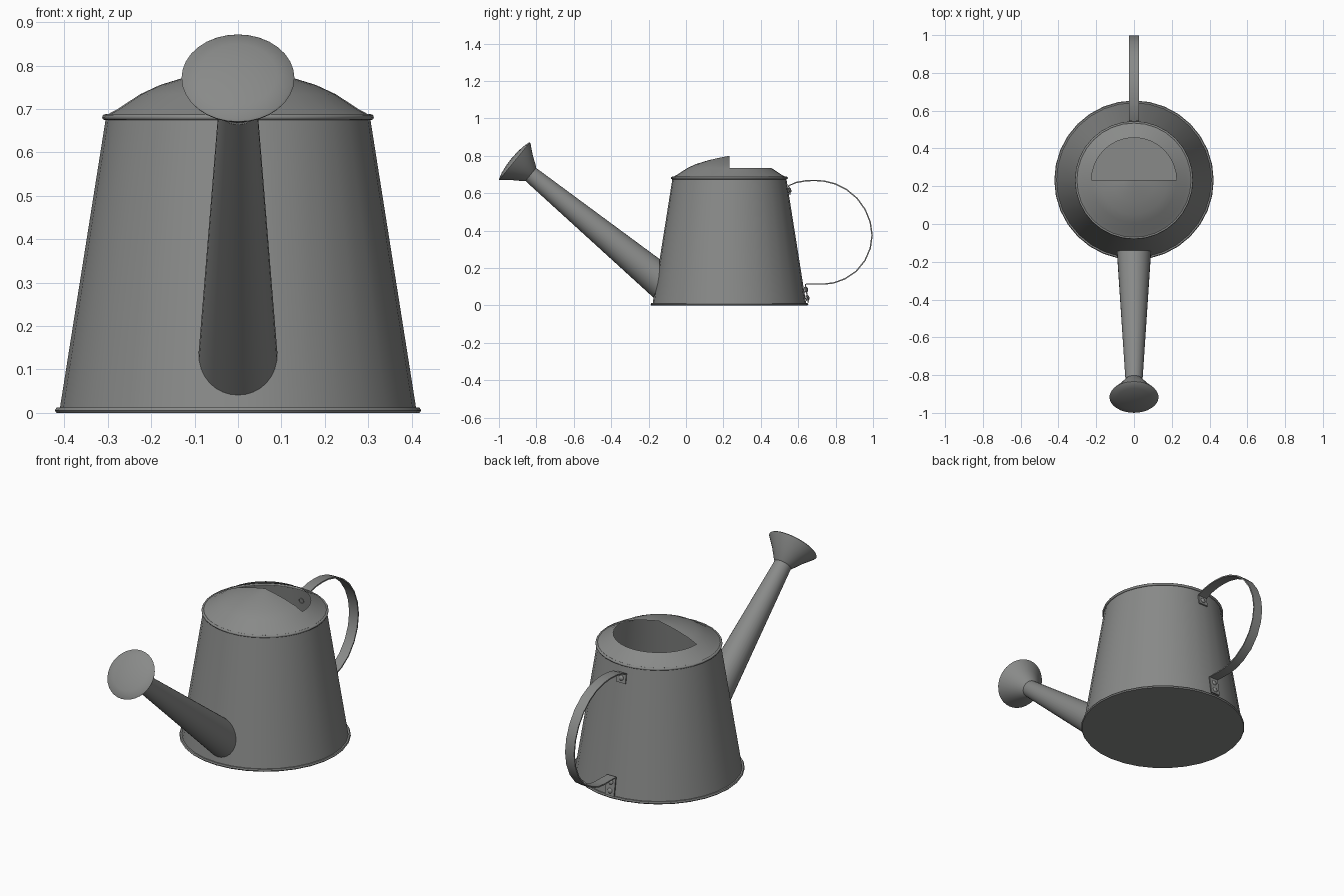
import bpy, bmesh, math
from mathutils import Vector, Matrix

if "Cube" in bpy.data.objects:
    bpy.data.objects.remove(bpy.data.objects["Cube"])

CY = 0.232      # y of the body axis
SEG = 32

metal = bpy.data.materials.new("grey metal")
metal.diffuse_color = (0.25, 0.255, 0.25, 1)
metal.use_nodes = True
metal.node_tree.nodes["Principled BSDF"].inputs["Base Color"].default_value = metal.diffuse_color


def wall(z):
    """Radius of the tapered body at height z."""
    return 0.41 - 0.105 * (z - 0.012) / 0.663


def finish(name, bm, angle=35):
    bmesh.ops.remove_doubles(bm, verts=bm.verts, dist=1e-5)
    bmesh.ops.recalc_face_normals(bm, faces=bm.faces)
    me = bpy.data.meshes.new(name)
    bm.to_mesh(me)
    bm.free()
    me.materials.append(metal)
    ob = bpy.data.objects.new(name, me)
    bpy.context.collection.objects.link(ob)
    bpy.ops.object.select_all(action='DESELECT')
    ob.select_set(True)
    bpy.context.view_layer.objects.active = ob
    bpy.ops.object.shade_smooth_by_angle(angle=math.radians(angle))
    return ob


def skin(bm, rings, closed=True):
    """Join successive rings of vertices with quads."""
    for a, b in zip(rings, rings[1:]):
        n = len(a)
        for i in range(n if closed else n - 1):
            j = (i + 1) % n
            bm.faces.new((a[i], a[j], b[j], b[i]))


def lathe(profile, matrix, segs=SEG):
    """Revolve (radius, height) points about the local z axis."""
    bm = bmesh.new()
    rings = []
    for r, z in profile:
        rings.append([bm.verts.new(matrix @ Vector((
            r * math.cos(2 * math.pi * i / segs),
            r * math.sin(2 * math.pi * i / segs), z))) for i in range(segs)])
    skin(bm, rings)
    bmesh.ops.remove_doubles(bm, verts=bm.verts, dist=1e-5)
    return bm


body_m = Matrix.Translation((0, CY, 0))

# Body with rolled foot and rim
finish("body", lathe([(0, 0), (0.418, 0), (0.422, 0.006), (0.418, 0.012),
                      (0.41, 0.012), (0.305, 0.675)], body_m))
rim = [(0.306 + 0.007 * math.cos(a), 0.681 + 0.007 * math.sin(a))
       for a in [2 * math.pi * k / 8 for k in range(9)]]
finish("top_rim", lathe(rim, body_m), 60)

# Domed lid, its rear half open inside the flat collar
bm = lathe([(0.305, 0.685), (0.28, 0.698), (0.225, 0.734), (0.18, 0.755),
            (0.115, 0.775), (0.06, 0.788), (0, 0.80)], body_m)
hole = [f for f in bm.faces
        if f.calc_center_median().y > CY and f.calc_center_median().z > 0.736]
bmesh.ops.delete(bm, geom=hole, context='FACES')
finish("lid", bm)

# Tapered spout, trimmed where it meets the body
tip = Vector((0, -0.83, 0.70))
root = Vector((0, -0.16, 0.15))
axis = (tip - root).normalized()
rot = axis.to_track_quat('Z', 'Y').to_matrix()
bm = bmesh.new()
low, high = [], []
for i in range(SEG):
    a = 2 * math.pi * i / SEG
    off = rot @ Vector((math.cos(a), math.sin(a), 0))
    end, start = tip + off * 0.045, root + off * 0.1 - axis * 0.2
    lo, hi = 0.0, 1.0
    for _ in range(30):
        t = (lo + hi) / 2
        p = start.lerp(end, t)
        if math.hypot(p.x, p.y - CY) < wall(p.z):
            lo = t
        else:
            hi = t
    low.append(bm.verts.new(start.lerp(end, lo)))
    high.append(bm.verts.new(end))
skin(bm, [low, high])
finish("spout", bm)

# Sprinkler rose with a gently domed face
rose_m = Matrix.Translation(tip) @ rot.to_4x4()
finish("rose", lathe([(0.045, 0), (0.05, 0.004), (0.085, 0.055), (0.127, 0.106),
                      (0.13, 0.112), (0.126, 0.116), (0.09, 0.126),
                      (0.045, 0.132), (0, 0.134)], rose_m))

# Strap handle, including the tabs fixed to the body
path = [(CY + wall(0.59) + 0.006, 0.59), (CY + wall(0.64) + 0.006, 0.64),
        (0.59, 0.657), (0.64, 0.666), (0.69, 0.668), (0.74, 0.664), (0.80, 0.649),
        (0.86, 0.618), (0.915, 0.572), (0.958, 0.512), (0.985, 0.445),
        (0.995, 0.375), (0.985, 0.305), (0.957, 0.24), (0.91, 0.182),
        (0.85, 0.142), (0.79, 0.12), (0.74, 0.114), (0.69, 0.114),
        (CY + wall(0.114) + 0.012, 0.114), (CY + wall(0.015) + 0.012, 0.015)]
pts = [Vector((0, y, z)) for y, z in path]
bm = bmesh.new()
rings = []
for i, p in enumerate(pts):
    t = (pts[min(i + 1, len(pts) - 1)] - pts[max(i - 1, 0)]).normalized()
    n = Vector((0, -t.z, t.y)) * 0.0035
    rings.append([bm.verts.new(p + n * s + Vector((w * 0.027, 0, 0)))
                  for w, s in ((-1, -1), (1, -1), (1, 1), (-1, 1))])
skin(bm, rings)
bm.faces.new(rings[0])
bm.faces.new(rings[-1])
finish("handle", bm)

# Rivets on the tabs
for name, z, gap in (("upper_rivet", 0.615, 0.008), ("lower_rivet_a", 0.085, 0.014),
                     ("lower_rivet_b", 0.04, 0.014)):
    m = Matrix.Translation((0, CY + wall(z) + gap, z)) @ Matrix.Rotation(-math.pi / 2 + 0.157, 4, 'X')
    finish(name, lathe([(0.014, -0.012), (0.014, 0.002), (0.009, 0.007), (0, 0.009)], m, 12))
